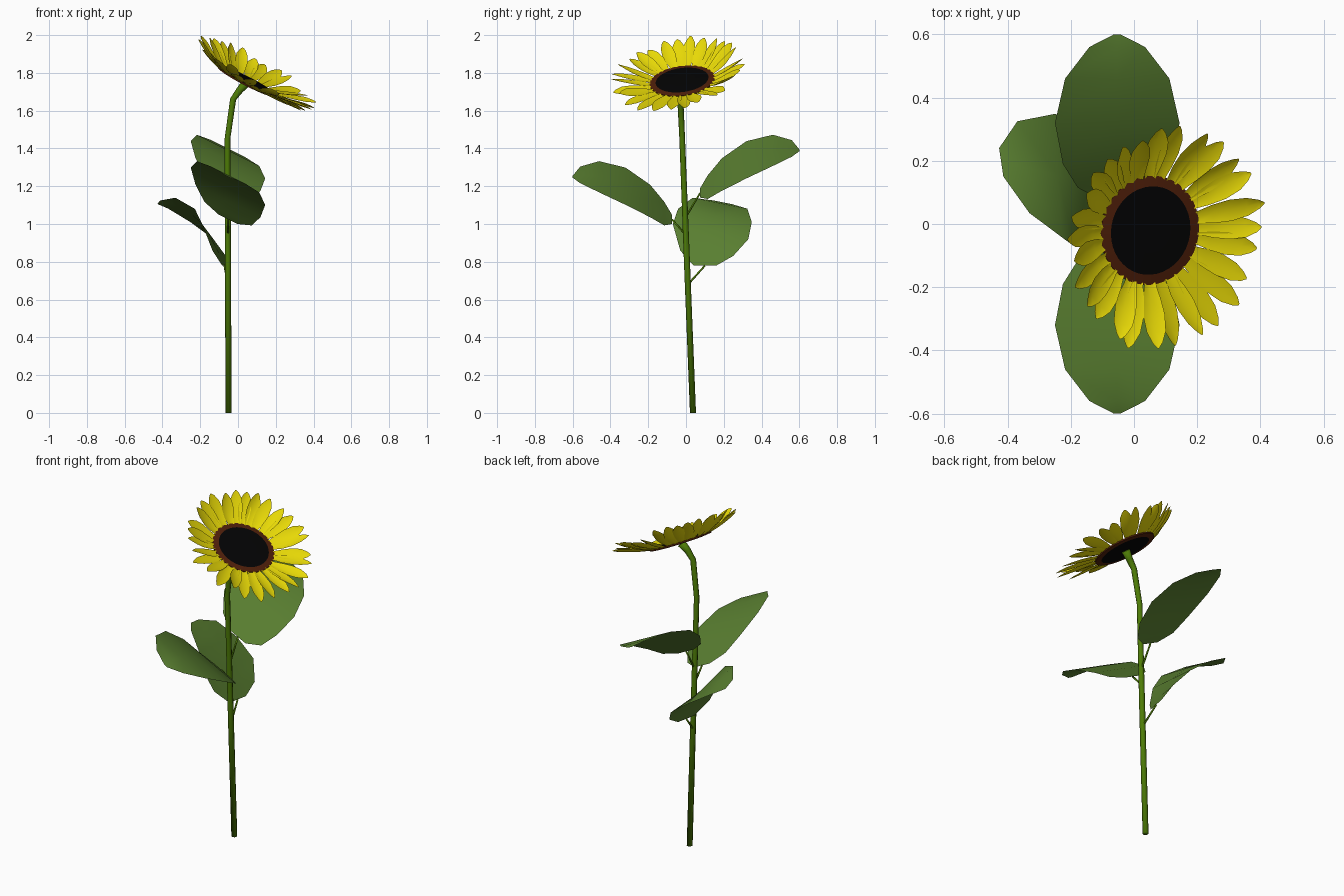
import bpy, math, random
from mathutils import Vector as V

if "Cube" in bpy.data.objects:
    bpy.data.objects.remove(bpy.data.objects["Cube"])
random.seed(4)

def mat(name, rgb):
    m = bpy.data.materials.new(name)
    m.diffuse_color = (*rgb, 1)
    m.use_nodes = True
    m.node_tree.nodes["Principled BSDF"].inputs["Base Color"].default_value = m.diffuse_color
    return m

LEAF = mat("leaf green", (0.10, 0.21, 0.03))
STEM = mat("stem green", (0.075, 0.20, 0.002))
YELLOW = mat("petal yellow", (0.80, 0.69, 0.002))
BROWN = mat("seed brown", (0.08, 0.014, 0.003))
BLACK = mat("seed black", (0.001, 0.001, 0.0013))

def build(name, verts, faces, mats, smooth=False, idx=None):
    me = bpy.data.meshes.new(name)
    me.from_pydata([tuple(v) for v in verts], [], faces)
    for m in mats:
        me.materials.append(m)
    for i, p in enumerate(me.polygons):
        p.use_smooth = smooth
        if idx:
            p.material_index = idx[i]
    me.update()
    ob = bpy.data.objects.new(name, me)
    bpy.context.collection.objects.link(ob)
    return ob

def tube(name, path, radii, sides, m):
    path = [V(p) for p in path]
    verts, faces = [], []
    for i, p in enumerate(path):
        d = (path[min(i + 1, len(path) - 1)] - path[max(i - 1, 0)]).normalized()
        a = V((0, 1, 0)) if abs(d.y) < 0.8 else V((1, 0, 0))
        a = (a - d * a.dot(d)).normalized()
        b = d.cross(a)
        for k in range(sides):
            t = 2 * math.pi * k / sides
            verts.append(p + (a * math.cos(t) + b * math.sin(t)) * radii[i])
    for i in range(len(path) - 1):
        for k in range(sides):
            j = (k + 1) % sides
            faces.append((i*sides+k, i*sides+j, (i+1)*sides+j, (i+1)*sides+k))
    faces.append(tuple(reversed(range(sides))))
    faces.append(tuple(range(len(verts) - sides, len(verts))))
    return build(name, verts, faces, [m], True)

# Stem, straight below and bent over at the top
tube("stem", [(-.05, .037, 0), (-.053, .005, .8), (-.056, -.02, 1.45), (-.026, -.03, 1.66),
              (.01, -.027, 1.71), (.042, -.018, 1.745)],
     [.016, .016, .015, .016, .019, .024], 8, STEM)

# Leaves: spine points with half widths, each row along its own side vector
def leaf(name, spine, widths, sides, root):
    verts, faces = [], []
    for p, w, side in zip(spine, widths, sides):
        for s in (-1, 0, 1):
            verts.append(V(p) + V(side) * w * s)
    for i in range(len(spine) - 1):
        for c in (0, 1):
            a = i * 3 + c
            faces.append((a, a + 1, a + 4, a + 3))
    build(name, verts, faces, [LEAF], True)
    tube(name + "_stalk", [root, spine[0]], [.006, .005], 5, STEM)

ys = [.075, .115, .19, .32, .46, .56, .60]
zs = [1.165, 1.195, 1.262, 1.34, 1.39, 1.40, 1.39]
ws = [.05, .125, .172, .197, .165, .088, .01]
roll = [(1, 0, -.5)] * 7
leaf("back_leaf", [(-.053, y, z) for y, z in zip(ys, zs)], ws, roll, (-.053, 0, 1.04))
leaf("front_leaf", [(-.053, -y, z - .14) for y, z in zip(ys, zs)], ws, roll, (-.053, 0, .94))
leaf("side_leaf", [(-.072, .10, .78), (-.10, .11, .845), (-.16, .13, .96), (-.24, .153, 1.045),
                   (-.35, .18, 1.11), (-.42, .195, 1.115)],
     [.06, .14, .2, .195, .145, .045],
     [(.2, 1, 0), (.25, 1, -.1), (.15, 1, -.2), (-.06, 1, -.18), (-.13, 1, -.2), (-.15, 1, -.2)],
     (-.053, .01, .68))

# Flower head frame
C = V((.05, -.02, 1.757))
N = V((.45, -.12, .88)).normalized()
U = (V((1, 0, 0)) - N * N.x).normalized()
W = N.cross(U)

# Seed disc: thin lathed lens, black in the middle and brown at the rim
prof = [(.07, .009), (.141, .006), (.174, .002), (.174, -.006), (.141, -.010), (.07, -.012)]
S = 40
verts, faces, idx = [], [], []
for r, h in prof:
    for k in range(S):
        t = 2 * math.pi * k / S
        verts.append(C + (U * math.cos(t) + W * math.sin(t)) * r + N * h)
for i in range(len(prof) - 1):
    for k in range(S):
        j = (k + 1) % S
        faces.append((i*S+k, (i+1)*S+k, (i+1)*S+j, i*S+j))
        idx.append(1 if i in (0, 4) else 0)
faces += [tuple(range(S)), tuple(reversed(range(5 * S, 6 * S)))]
idx += [1, 1]
build("seed_disc", verts, faces, [BROWN, BLACK], False, idx)

# Petals: one ring, rising more steeply towards the upper back of the head
COUNT = 28
shape = [(0, .018), (.25, .030), (.5, .036), (.75, .031), (.92, .016), (1, .003)]
verts, faces = [], []
for k in range(COUNT):
    t = 2 * math.pi * (k + random.uniform(-.2, .2)) / COUNT
    out = U * math.cos(t) + W * math.sin(t)
    tan = N.cross(out)
    rise = math.radians(22 - 8 * math.cos(t) + 9 * math.sin(t) + random.uniform(-6, 6))
    length = .202 + .018 * math.cos(t) - .01 * math.sin(t) + random.uniform(-.012, .012)
    twist = random.uniform(-.5, .5)
    base = len(verts)
    for f, w in shape:
        a = rise * (.55 + .45 * f)
        p = C + out * (.165 + length * f * math.cos(a)) + N * (length * f * math.sin(a) - .003)
        up = N * math.cos(a) - out * math.sin(a)
        side = tan * math.cos(twist * f) + up * math.sin(twist * f)
        for s in (-1, 0, 1):
            verts.append(p + side * w * s + up * (.3 * w * abs(s)))
    for i in range(len(shape) - 1):
        for c in (0, 1):
            a = base + i * 3 + c
            faces.append((a, a + 3, a + 4, a + 1))
build("petals", verts, faces, [YELLOW], True)
